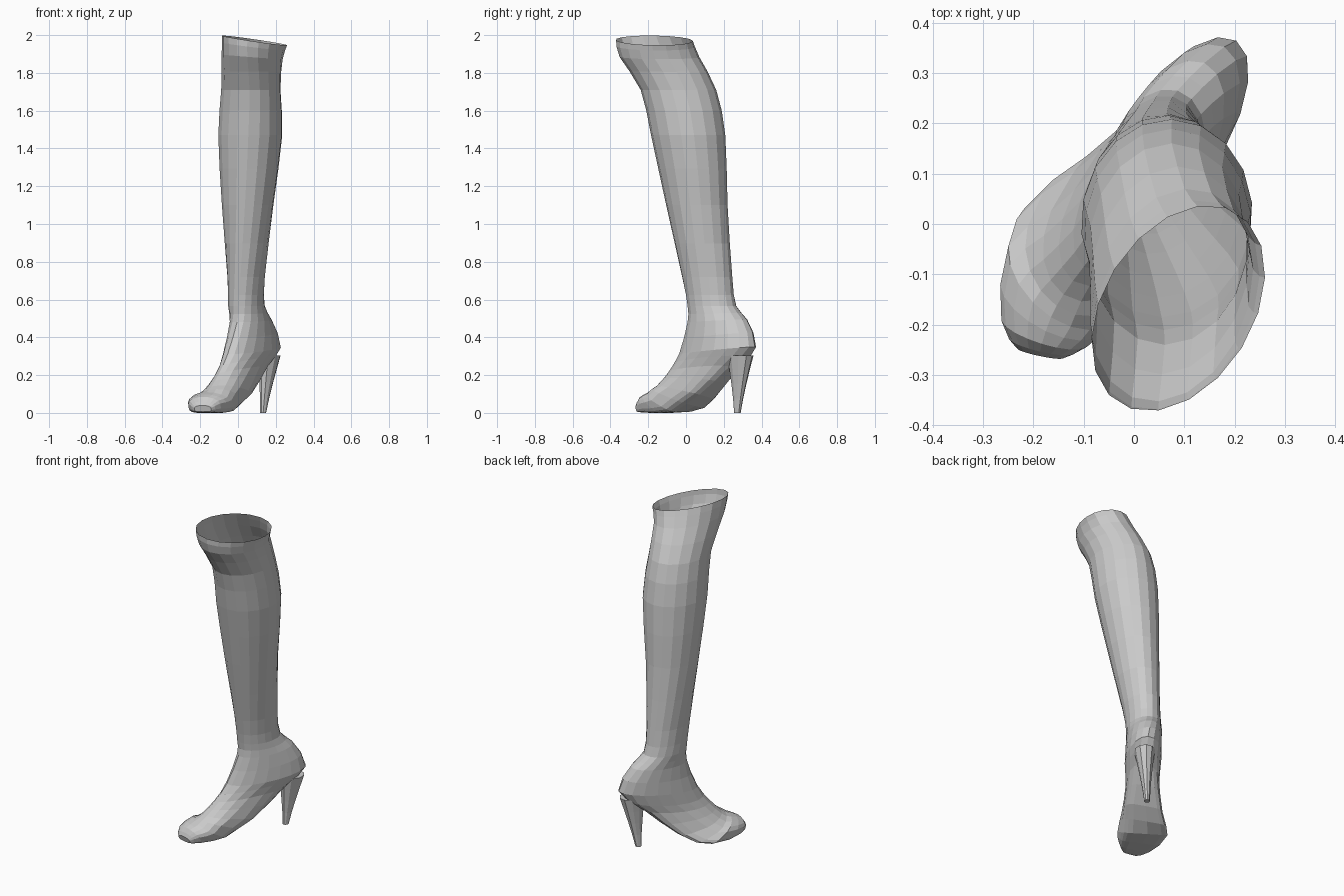
import bpy, bmesh
from math import sin, cos, pi, radians
from mathutils import Vector

if "Cube" in bpy.data.objects:
    bpy.data.objects.remove(bpy.data.objects["Cube"])


def spow(v, e):
    return (1 if v >= 0 else -1) * abs(v) ** e


def make_object(name, rings, cap_start, cap_end):
    """Skin a list of point rings with quads, optionally closing the ends."""
    bm = bmesh.new()
    loops = [[bm.verts.new(p) for p in ring] for ring in rings]
    n = len(loops[0])
    for a, b in zip(loops, loops[1:]):
        for i in range(n):
            j = (i + 1) % n
            bm.faces.new((a[i], a[j], b[j], b[i]))
    if cap_start:
        bm.faces.new(loops[0])
    if cap_end:
        bm.faces.new(loops[-1])
    bmesh.ops.recalc_face_normals(bm, faces=bm.faces)
    mesh = bpy.data.meshes.new(name)
    bm.to_mesh(mesh)
    bm.free()
    obj = bpy.data.objects.new(name, mesh)
    bpy.context.collection.objects.link(obj)


def section(f, b, width, yaw, sides):
    """Ellipse through a front and a back point; flattens into a sole near the ground."""
    centre, fwd = (f + b) / 2, (f - b) / 2
    tilt = -0.027 * max(0, (centre.z - 1.8) / 0.18)      # the rim dips to one side
    if 0.02 < b.z < 0.3:
        tilt = 0.018                                     # the arch lifts on the inner side
    side = Vector((cos(yaw) * width, -sin(yaw) * width, tilt))
    flat = 1 - 0.55 * min(1, max(0, (0.33 - b.z) / 0.25))
    pts = []
    for i in range(sides):
        t = 2 * pi * i / sides
        e = flat if cos(t) < -0.01 else 1
        p = centre + fwd * spow(cos(t), e) + side * spow(sin(t), e)
        pts.append(Vector((p.x, p.y, max(p.z, 0))))
    return pts


def refine(rows):
    """Insert a smooth halfway row between every two rows."""
    out = []
    for i in range(len(rows) - 1):
        a, b = rows[i], rows[i + 1]
        p, q = rows[max(i - 1, 0)], rows[min(i + 2, len(rows) - 1)]
        out += [a, [(9 * (m + n) - k - l) / 16 for k, m, n, l in zip(p, a, b, q)]]
    return out + [rows[-1]]


# Shaft: centre x, front y, back y, height, half width, yaw
shaft = [
    (0.088, -0.37, 0.035, 1.972, 0.17, -9),
    (0.075, -0.352, 0.07, 1.885, 0.16, -5),
    (0.068, -0.24, 0.16, 1.71, 0.158, 0),
    (0.065, -0.185, 0.208, 1.47, 0.17, 1),
    (0.051, -0.105, 0.22, 1.1, 0.136, 3),
    (0.043, -0.02, 0.245, 0.72, 0.097, 11),
    (0.045, 0.01, 0.265, 0.565, 0.092, 17),
]
rows = []
for cx, yf, yb, z, w, yaw in shaft:
    dx = sin(radians(abs(yaw) + 2)) * (yb - yf) / 2      # top opening is skewed to the left
    rows.append((cx - dx, yf, z, cx + dx, yb, z, w, yaw))

# Foot: instep point, heel or sole point, half width, yaw
rows += [
    (-0.005, 0.012, 0.48, 0.14, 0.32, 0.495, 0.094, 24),
    (-0.055, -0.03, 0.31, 0.203, 0.364, 0.35, 0.1, 33),
    (-0.1, -0.085, 0.21, 0.13, 0.262, 0.24, 0.09, 35),
    (-0.14, -0.14, 0.14, 0.01, 0.112, 0.085, 0.108, 35),
    (-0.165, -0.185, 0.11, -0.11, -0.015, 0.005, 0.13, 33),
    (-0.183, -0.238, 0.085, -0.172, -0.19, 0, 0.09, 17),
    (-0.188, -0.262, 0.04, -0.185, -0.252, 0.006, 0.046, 12),
]
rings = []
for r in refine(rows):
    rings.append(section(Vector(r[:3]), Vector(r[3:6]), r[6], radians(r[7]), 18))
make_object("boot_upper", rings, False, True)

# Heel: tapers from inside the heel seat to a small tip on the ground
top, tip = Vector((0.168, 0.29, 0.345)), Vector((0.133, 0.272, 0))
yaw = radians(33)
side = Vector((cos(yaw), -sin(yaw), 0))
back = Vector((sin(yaw), cos(yaw), 0))
rings = []
for i in range(5):
    t = 0.88 * (1 - i / 4)
    c = tip.lerp(top, t)
    w, d = 0.016 + 0.05 * t ** 1.3, 0.018 + 0.066 * t ** 1.2
    rings.append([c + side * w * sin(k * pi / 5) + back * d * cos(k * pi / 5) for k in range(10)])
make_object("heel", rings, True, True)
